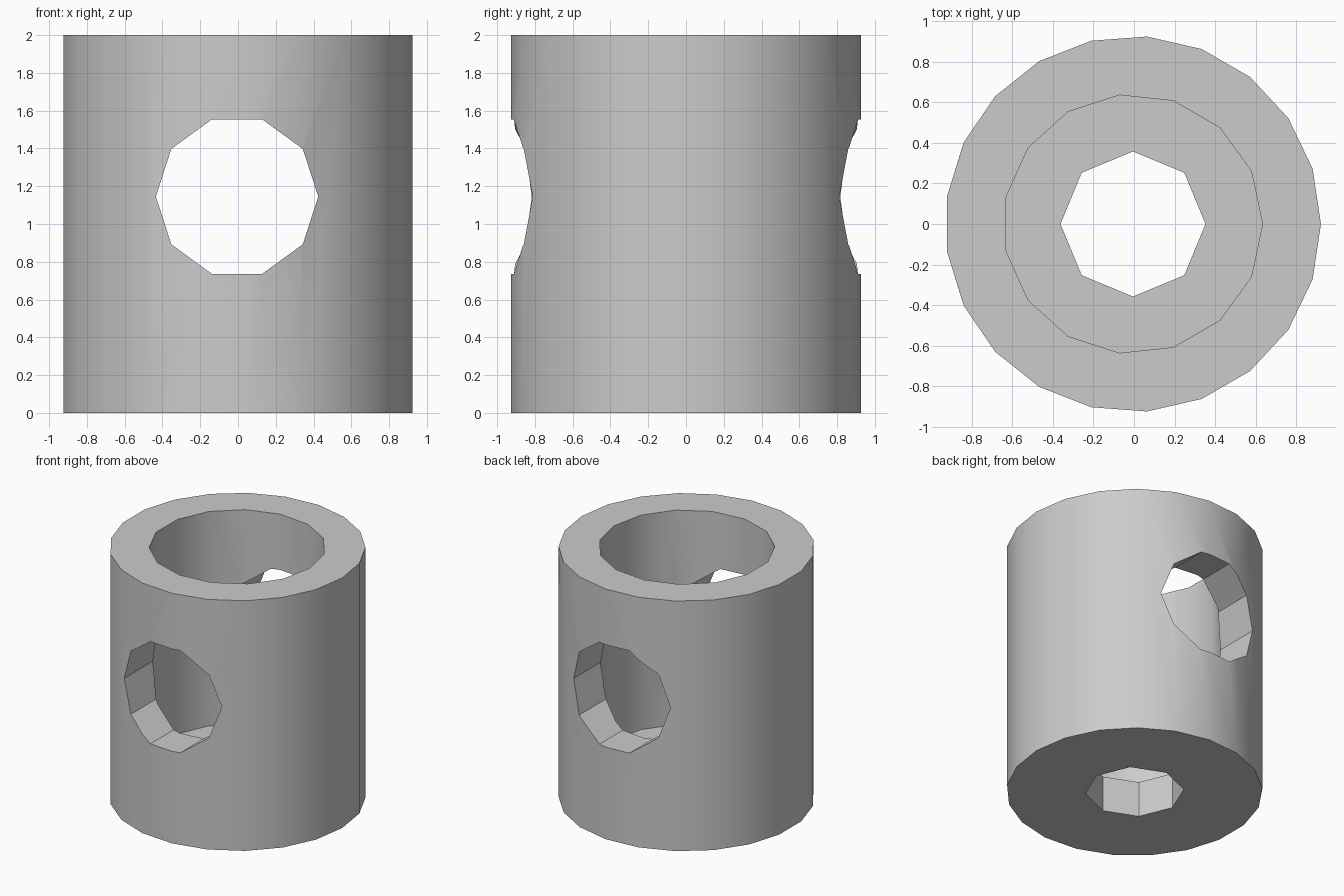
import bpy, bmesh, math
from mathutils import Matrix, Vector

cube = bpy.data.objects.get("Cube")
if cube:
    bpy.data.objects.remove(cube, do_unlink=True)

AXIS_X = -0.005      # shared centre line of body and bores
WALL_FLOOR = 0.285   # thickness of the bottom


def prism(name, sides, radius, start, end, centre, tilt=0.0):
    """Regular prism with a corner on +x, running from start to end on its axis."""
    bm = bmesh.new()
    bmesh.ops.create_cone(bm, cap_ends=True, segments=sides, radius1=radius,
                          radius2=radius, depth=end - start)
    turn = Matrix.Rotation(-math.pi / 2, 4, 'Z')
    lift = Matrix.Translation((0, 0, (start + end) / 2))
    lean = Matrix.Rotation(tilt, 4, 'X')
    bm.transform(Matrix.Translation(Vector(centre)) @ lean @ lift @ turn)
    mesh = bpy.data.meshes.new(name)
    bm.to_mesh(mesh)
    bm.free()
    obj = bpy.data.objects.new(name, mesh)
    bpy.context.collection.objects.link(obj)
    return obj


# Material
grey = bpy.data.materials.new("plain grey")
grey.use_nodes = True
grey.diffuse_color = (0.6, 0.6, 0.6, 1)
grey.node_tree.nodes["Principled BSDF"].inputs["Base Color"].default_value = (0.6, 0.6, 0.6, 1)

# Outer body
body = prism("cylinder_body", 21, 0.928, 0, 2, (AXIS_X, 0, 0))
body.data.materials.append(grey)

# Cavity from the top, drain hole in the floor, window through front and back
cutters = [
    prism("cavity_cutter", 15, 0.64, WALL_FLOOR, 2.3, (AXIS_X, 0, 0)),
    prism("floor_hole_cutter", 8, 0.358, -0.3, 0.6, (AXIS_X, 0, 0)),
    prism("window_cutter", 10, 0.43, -1.5, 1.5, (AXIS_X, 0, 1.145), math.pi / 2),
]

bpy.ops.object.select_all(action='DESELECT')
bpy.context.view_layer.objects.active = body
body.select_set(True)
for cutter in cutters:
    cutter.hide_render = True
    cut = body.modifiers.new(cutter.name, 'BOOLEAN')
    cut.operation = 'DIFFERENCE'
    cut.solver = 'EXACT'
    cut.object = cutter
    bpy.ops.object.modifier_apply(modifier=cut.name)
    bpy.data.objects.remove(cutter, do_unlink=True)

# Round walls smooth, window and floor hole faceted
bpy.ops.object.shade_smooth_by_angle(angle=math.radians(30))
